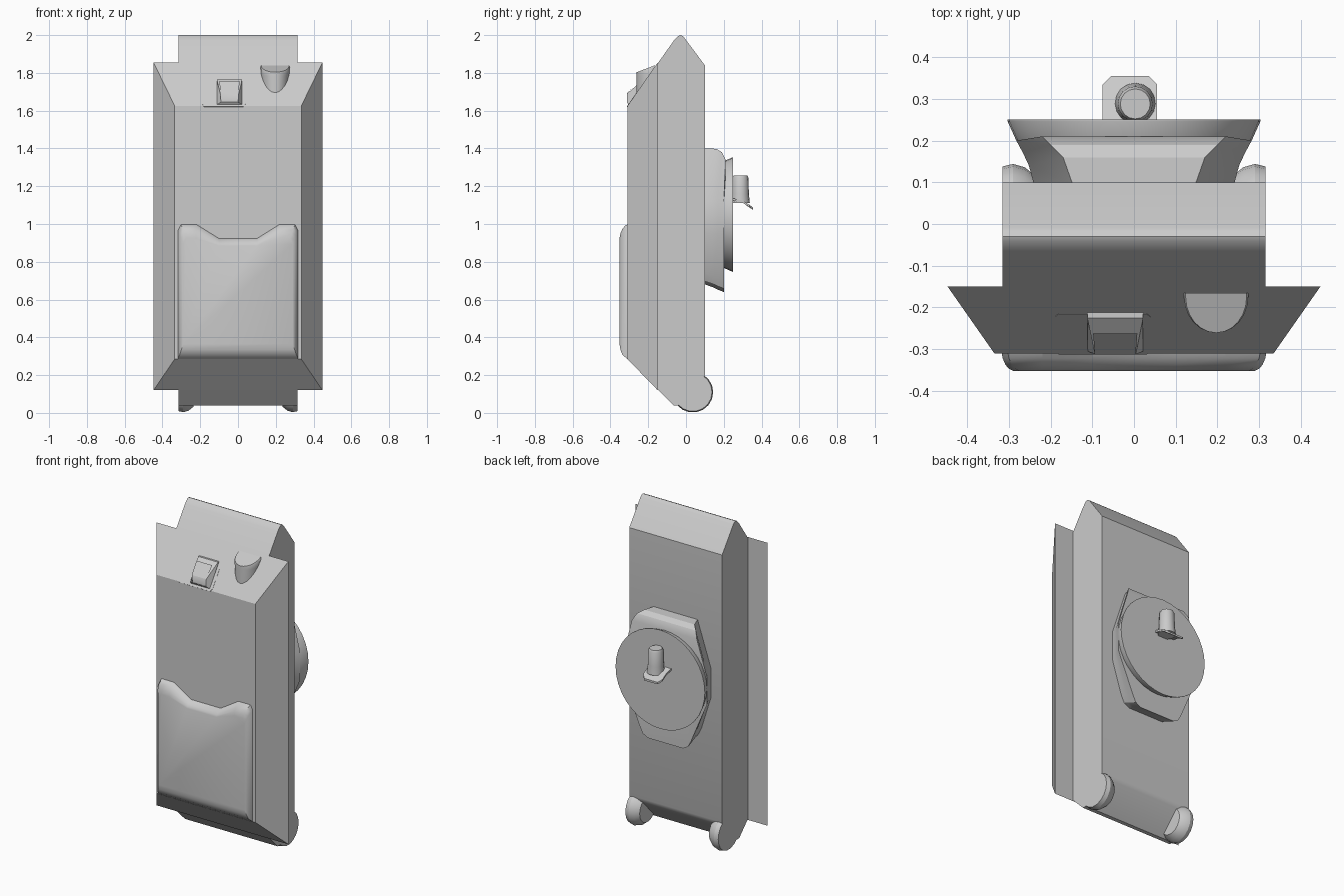
import bpy, bmesh
from math import sin, cos, pi, radians

if "Cube" in bpy.data.objects:
    bpy.data.objects.remove(bpy.data.objects["Cube"])


def loft(name, rings):
    """Bridge equal-length closed rings of points and cap both ends."""
    bm = bmesh.new()
    vs = [[bm.verts.new(p) for p in r] for r in rings]
    n = len(vs[0])
    for a, b in zip(vs, vs[1:]):
        for i in range(n):
            j = (i + 1) % n
            bm.faces.new((a[i], a[j], b[j], b[i]))
    bm.faces.new(vs[0][::-1])
    bm.faces.new(vs[-1])
    bmesh.ops.recalc_face_normals(bm, faces=bm.faces[:])
    me = bpy.data.meshes.new(name)
    bm.to_mesh(me)
    bm.free()
    ob = bpy.data.objects.new(name, me)
    bpy.context.collection.objects.link(ob)
    bpy.ops.object.select_all(action='DESELECT')
    ob.select_set(True)
    bpy.context.view_layer.objects.active = ob
    bpy.ops.object.shade_smooth_by_angle(angle=radians(28))
    return ob


def mirrored(half):
    """Complete a right-hand half outline (bottom to top) with its mirror."""
    return half + [(-x, z) for x, z in reversed(half)]


def circle(r, n):
    return [(r * cos(2 * pi * i / n), r * sin(2 * pi * i / n)) for i in range(n)]


# Main body: side profile pushed across the width
profile = [(-.15, .125), (-.065, .04), (-.04, .04), (.09, .175), (.10, .20),
           (.10, 1.84), (-.008, 1.985), (-.018, 1.995), (-.03, 2.0),
           (-.042, 1.995), (-.065, 1.97), (-.15, 1.85)]
loft("body", [[(x, y, z) for y, z in profile] for x in (-.315, .315)])

# Front shell: wide at the back, narrowing to the flat front
def rect(x, y, z0, z1):
    return [(-x, y, z0), (x, y, z0), (x, y, z1), (-x, y, z1)]

loft("front_shell", [rect(.447, -.15, .12, 1.855), rect(.335, -.31, .285, 1.625)])

# Raised lower cover with a notch in its top edge
def cover(y, w, bottom, top, notch):
    half = [(w, bottom), (w, top - .03), (w - .015, top), (.22, top), (.10, notch)]
    return [(x, y, z) for x, z in mirrored(half)]

loft("lower_cover", [cover(-.305, .318, .282, 1.0, .925),
                     cover(-.322, .315, .295, .992, .918),
                     cover(-.338, .308, .31, .972, .905),
                     cover(-.347, .300, .335, .95, .895),
                     cover(-.352, .290, .365, .925, .885)])

# Thin plate and wedge button on the upper slope
def on_slope(x, y, d):
    return (x, y - .821 * d, 1.85 + (y + .15) * 1.4375 + .571 * d)

loft("button_plate", [[on_slope(x, y, d) for x, y in
     [(-.18, -.31), (.03, -.31), (.04, -.30), (.04, -.22), (.03, -.212),
      (-.18, -.212), (-.19, -.22), (-.19, -.30)]] for d in (-.01, .004)])
loft("wedge_button", [
    [(-.112, -.26, 1.632), (.022, -.26, 1.632), (.022, -.19, 1.765), (-.112, -.19, 1.765)],
    [(-.112, -.305, 1.632), (.022, -.305, 1.632), (.022, -.225, 1.765), (-.112, -.225, 1.765)],
    [(-.090, -.313, 1.645), (0, -.313, 1.645), (.004, -.313, 1.69), (-.094, -.313, 1.69)],
    [(-.088, -.312, 1.69), (-.002, -.312, 1.69), (.008, -.262, 1.757), (-.098, -.262, 1.757)]])

# Half-round knob, vertical, sinking into the slope
def knob(s, z, tilt):
    pts = [(.077 * cos(pi * i / 12), -.175 - .086 * sin(pi * i / 12)) for i in range(13)]
    pts = [(.077, -.165)] + pts + [(-.077, -.165)]
    return [(.197 + x * s, y, z + tilt * (y + .165)) for x, y in pts]

loft("half_round_knob", [knob(.85, 1.66, 0), knob(.99, 1.80, .2),
                         knob(1.0, 1.832, .35), knob(.95, 1.84, .38)])

# Rear mount: flared block with tapered sides
def mount(y_top, y, tw, mw, top, bottom):
    half = [(.12, bottom), (.155, bottom + .02), (.175, bottom + .06),
            (mw, .95), (mw, 1.12), (tw, top)]
    return [(x, y_top if z == top else y, z) for x, z in mirrored(half)]

loft("rear_mount", [mount(.095, .095, .147, .24, 1.40, .682),
                    mount(.16, .14, .17, .252, 1.398, .666),
                    mount(.19, .17, .20, .266, 1.38, .652),
                    mount(.21, .20, .22, .282, 1.34, .64)])

# Flared disc on the mount
loft("rear_disc", [[(x, y, 1.05 + z) for x, z in circle(r, 36)]
                   for r, y in ((.28, .195), (.303, .246), (.303, .25))])

# Peg and its bent lip
loft("rear_peg", [[(.003 + x, .288 + y, z) for x, y in circle(r, 16)]
                  for r, z in ((.05, 1.11), (.045, 1.16), (.042, 1.245), (.036, 1.257))])
lip = [(-.075, .245, 1.125), (-.075, .30, 1.112), (-.075, .335, 1.09), (-.055, .355, 1.075),
       (.035, .355, 1.075), (.055, .335, 1.09), (.055, .30, 1.112), (.055, .245, 1.125)]
loft("peg_lip", [[(x, y, z + d) for x, y, z in lip] for d in (0, .012)])

# Rounded feet at the lower back corners
for side, label in ((-1, "left"), (1, "right")):
    loft("foot_" + label, [[(side * x, .036 + y, .11 + z) for y, z in circle(r, 18)]
         for x, r in ((.315, .102), (.29, .108), (.262, .10), (.235, .078))])
